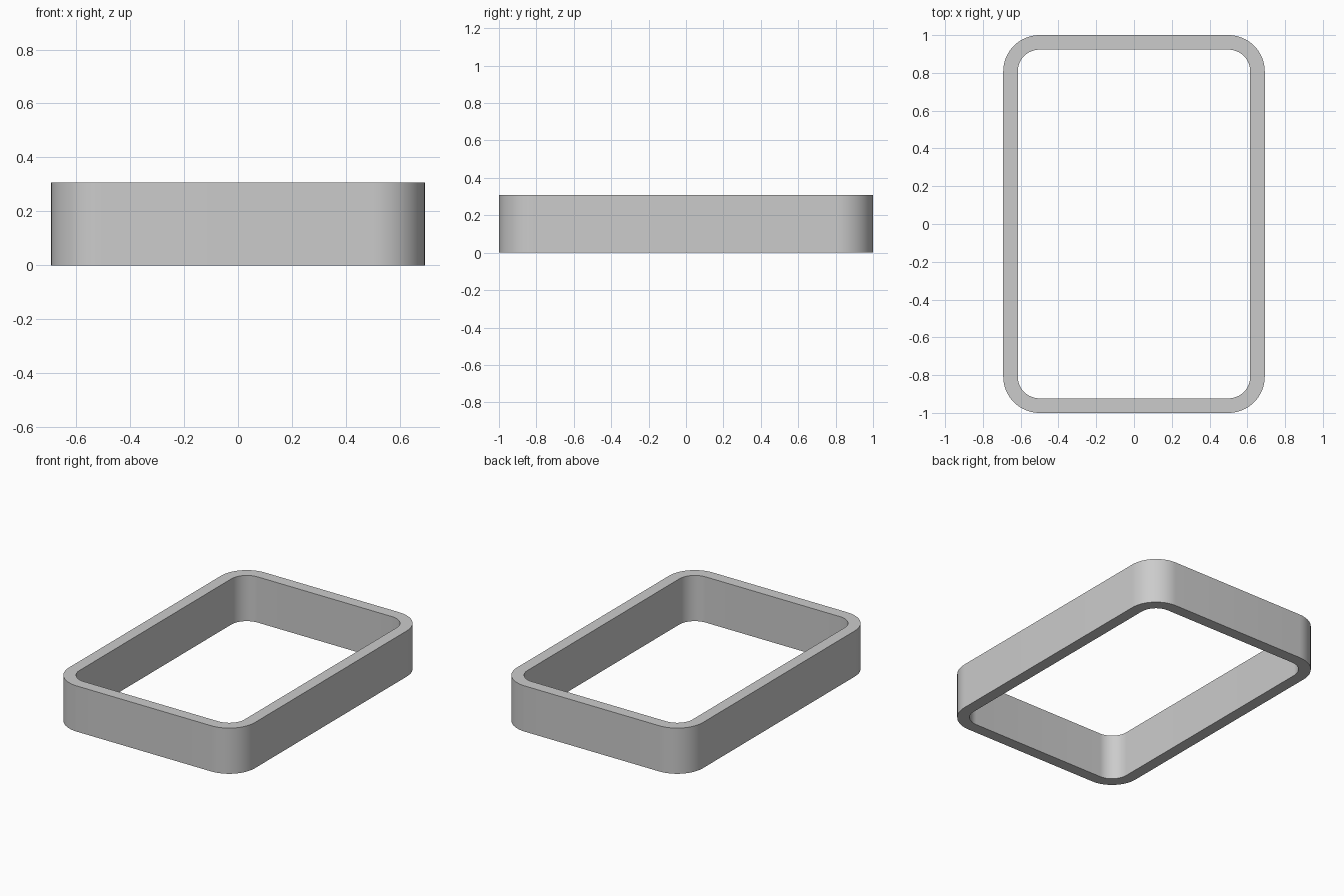
import bpy, bmesh, math

if "Cube" in bpy.data.objects:
    bpy.data.objects.remove(bpy.data.objects["Cube"])

U = 1 / 13                      # wall thickness, the module of the design
HALF_X, HALF_Y, HEIGHT = 9 * U, 13 * U, 4 * U
RADIUS, SEGMENTS = 2.5 * U, 16


def rounded_rect(inset):
    """Outline of the rounded rectangle, moved inward by inset."""
    cx, cy, r = HALF_X - RADIUS, HALF_Y - RADIUS, RADIUS - inset
    points = []
    for i, (sx, sy) in enumerate([(1, 1), (-1, 1), (-1, -1), (1, -1)]):
        for k in range(SEGMENTS + 1):
            a = math.pi / 2 * (i + k / SEGMENTS)
            points.append((sx * cx + r * math.cos(a), sy * cy + r * math.sin(a)))
    return points


# Rectangular wall section swept around the rounded outline
bm = bmesh.new()
section = [(0, 0), (0, HEIGHT), (U, HEIGHT), (U, 0)]
loops = [[bm.verts.new((x, y, z)) for x, y in rounded_rect(inset)]
         for inset, z in section]
count = len(loops[0])
for j in range(4):
    a, b = loops[j], loops[(j + 1) % 4]
    for i in range(count):
        n = (i + 1) % count
        bm.faces.new((a[i], a[n], b[n], b[i]))
bmesh.ops.recalc_face_normals(bm, faces=bm.faces)

mesh = bpy.data.meshes.new("rounded_frame")
bm.to_mesh(mesh)
bm.free()
frame = bpy.data.objects.new("rounded_frame", mesh)
bpy.context.collection.objects.link(frame)

# Smooth corners, crisp rims
bpy.context.view_layer.objects.active = frame
frame.select_set(True)
bpy.ops.object.shade_smooth_by_angle(angle=math.radians(30))
